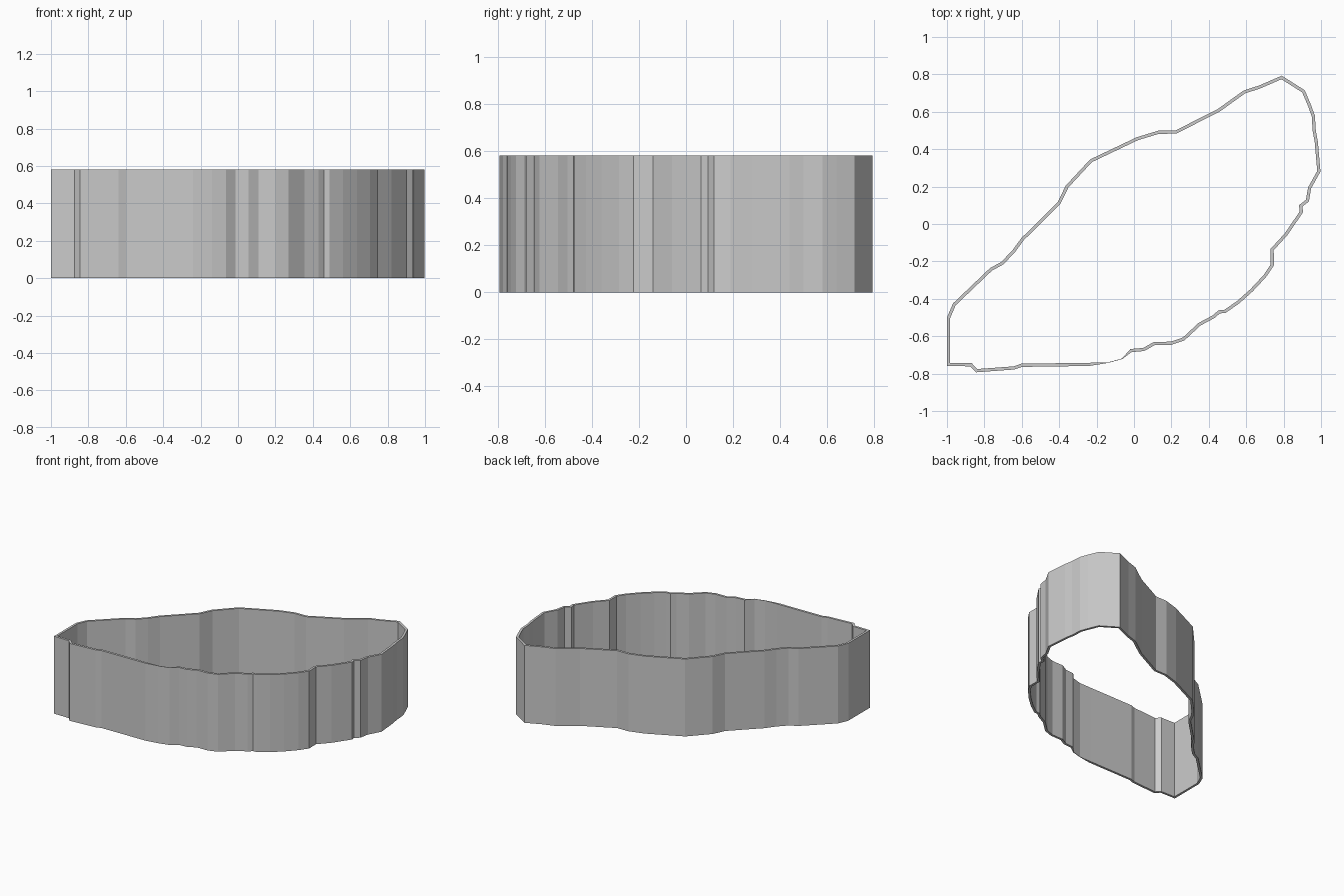
import bpy, bmesh
from mathutils import Vector

HEIGHT, WALL, THIN = 0.582, 0.017, 0.003

# Outer outline seen from above, clockwise from the rear peak
outline = [Vector(p) for p in [
    (0.79, 0.793), (0.913, 0.715), (0.945, 0.64), (0.967, 0.58), (0.972, 0.50),
    (0.983, 0.44), (0.997, 0.28), (0.947, 0.19), (0.935, 0.12), (0.9, 0.093),
    (0.904, 0.063), (0.82, -0.06), (0.747, -0.14), (0.748, -0.222), (0.705, -0.285),
    (0.635, -0.36), (0.562, -0.425), (0.49, -0.475), (0.459, -0.478), (0.43, -0.503),
    (0.355, -0.543), (0.27, -0.622), (0.20, -0.646), (0.11, -0.648), (0.055, -0.679),
    (-0.013, -0.685), (-0.063, -0.722), (-0.14, -0.743), (-0.24, -0.759),
    (-0.60, -0.764), (-0.64, -0.778), (-0.845, -0.793), (-0.875, -0.761),
    (-1.0, -0.759), (-1.0, -0.50), (-0.968, -0.425), (-0.77, -0.236), (-0.71, -0.203),
    (-0.652, -0.143), (-0.602, -0.075), (-0.51, 0.015), (-0.408, 0.117),
    (-0.365, 0.205), (-0.235, 0.345), (0.015, 0.464), (0.13, 0.499), (0.222, 0.5),
    (0.45, 0.616), (0.585, 0.713), (0.67, 0.741)]]
thin_points = {26, 27}  # the wall pinches at the front


def inset(i):
    """Mitred inward offset of outline point i."""
    a, b, c = outline[i - 1], outline[i], outline[(i + 1) % len(outline)]
    d1, d2 = (b - a).normalized(), (c - b).normalized()
    n1, n2 = Vector((d1.y, -d1.x)), Vector((d2.y, -d2.x))
    width = THIN if i in thin_points else WALL
    return b + (n1 + n2) * width / (1 + n1.dot(n2))


# Wall band: outer side, top rim, inner side and bottom rim
bm = bmesh.new()
rings = []
for i, p in enumerate(outline):
    q = inset(i)
    rings.append([bm.verts.new((v.x, v.y, z)) for v, z in
                  ((p, 0), (p, HEIGHT), (q, HEIGHT), (q, 0))])
for i, cur in enumerate(rings):
    prev = rings[i - 1]
    for k in range(4):
        j = (k + 1) % 4
        bm.faces.new((prev[k], cur[k], cur[j], prev[j]))
bmesh.ops.recalc_face_normals(bm, faces=bm.faces)

mesh = bpy.data.meshes.new("outline_wall")
bm.to_mesh(mesh)
bm.free()
wall = bpy.data.objects.new("outline_wall", mesh)
bpy.context.collection.objects.link(wall)
